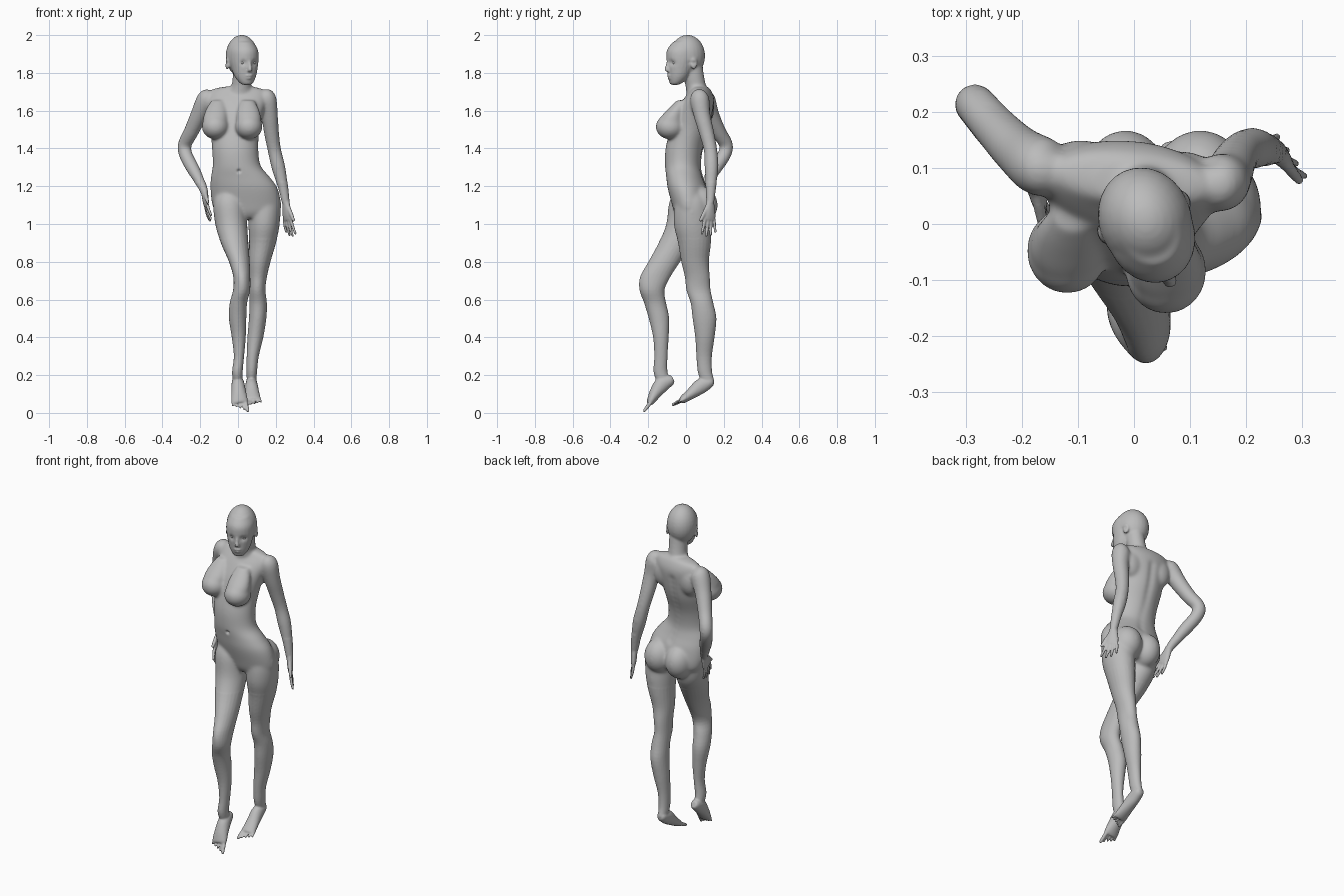
import bpy, bmesh, math
from mathutils import Vector, Matrix

cube = bpy.data.objects.get("Cube")
if cube:
    bpy.data.objects.remove(cube)

grey = bpy.data.materials.new("light grey")
grey.use_nodes = True
grey.diffuse_color = (0.5, 0.5, 0.5, 1)
grey.node_tree.nodes["Principled BSDF"].inputs["Base Color"].default_value = (0.5, 0.5, 0.5, 1)

bm = bmesh.new()
HEAD = Matrix.Translation((0.025, -0.005, 0)) @ Matrix.Rotation(math.radians(22), 4, 'Z')
IDENT = Matrix.Identity(4)


def tube(pts, side=(1, 0, 0), flat=False, mat=IDENT, n=24, sub=4):
    """Closed smooth loft through (x, y, z, half width, half depth) points."""
    pts = [Vector(p if len(p) == 5 else (*p, p[3])) for p in pts]
    ext = [2 * pts[0] - pts[1]] + pts + [2 * pts[-1] - pts[-2]]
    path = []
    for i in range(1, len(ext) - 2):
        a, b, c, d = ext[i - 1:i + 3]
        for k in range(sub):
            t = k / sub
            path.append(0.5 * (2 * b + (c - a) * t + (2 * a - 5 * b + 4 * c - d) * t * t
                               + (3 * b - a - 3 * c + d) * t ** 3))
    path.append(pts[-1])
    rings = []
    for i, p in enumerate(path):
        tan = Vector((0, 0, 1))
        if not flat:
            tan = (path[min(i + 1, len(path) - 1)] - path[max(i - 1, 0)]).to_3d().normalized()
        u = Vector(side)
        u = (u - tan * u.dot(tan)).normalized()
        v = tan.cross(u)
        ang = [2 * math.pi * k / n for k in range(n)]
        rings.append([bm.verts.new(mat @ (p.to_3d() + u * p[3] * math.cos(q) + v * p[4] * math.sin(q)))
                      for q in ang])
    for r, s in zip(rings, rings[1:]):
        for k in range(n):
            bm.faces.new((r[k], r[(k + 1) % n], s[(k + 1) % n], s[k]))
    bm.faces.new(rings[0][::-1])
    bm.faces.new(rings[-1])


def ball(c, r, mat=IDENT):
    bmesh.ops.create_uvsphere(bm, u_segments=24, v_segments=16, radius=1,
                              matrix=mat @ Matrix.Translation(c) @ Matrix.Diagonal((*r, 1)))


def finger(a, b, r, bend=Vector((0, 0, 0))):
    a, b = Vector(a), Vector(b)
    m = (a + b) / 2 + bend
    tube([(*a, r), (*m, r), (*b, r * 0.8)], side=(0.3, 0.9, 0.1), n=12)
    ball(b, (r * 0.8,) * 3)


# Torso and neck
tube([(0.005, 0.07, 1.728, 0.07, 0.04), (-0.002, 0.078, 1.71, 0.14, 0.052),
      (-0.005, 0.068, 1.66, 0.16, 0.08), (-0.01, 0.042, 1.58, 0.142, 0.1),
      (-0.016, 0.022, 1.5, 0.13, 0.105), (-0.015, -0.008, 1.4, 0.123, 0.1),
      (-0.007, -0.016, 1.31, 0.127, 0.095), (0.012, -0.007, 1.25, 0.156, 0.097),
      (0.032, 0.008, 1.19, 0.178, 0.104), (0.045, 0.025, 1.11, 0.183, 0.1),
      (0.05, 0.03, 1.06, 0.168, 0.09), (0.055, 0.03, 1.03, 0.11, 0.07)],
     side=(0.99, -0.1, 0), flat=True, n=40)
tube([(0.008, 0.065, 1.67, 0.075, 0.06), (0.017, 0.052, 1.73, 0.053, 0.055),
      (0.022, 0.042, 1.78, 0.05, 0.054), (0.025, 0.03, 1.86, 0.05, 0.055)], flat=True)

# Shoulder blades, chest with a sloping upper side, seat
ball((-0.095, 0.1, 1.61), (0.065, 0.05, 0.085))
ball((0.085, 0.08, 1.61), (0.065, 0.05, 0.085))
for x, y in ((-0.119, -0.048), (0.057, -0.084)):
    ball((x, y, 1.515), (0.073, 0.077, 0.067))
    tube([(x * 0.9, y + 0.065, 1.655, 0.035, 0.03), (x * 0.95, y + 0.035, 1.61, 0.056, 0.045),
          (x, y + 0.008, 1.56, 0.066, 0.062), (x, y + 0.01, 1.52, 0.066, 0.066)], flat=True)
ball((-0.015, 0.075, 1.1), (0.078, 0.093, 0.1))
ball((0.118, 0.075, 1.1), (0.085, 0.093, 0.1))

# Legs
tube([(0.13, 0.025, 1.2, 0.04, 0.045), (0.14, 0.03, 1.12, 0.082, 0.088),
      (0.138, 0.035, 1.0, 0.083, 0.1),
      (0.13, 0.045, 0.9, 0.071, 0.087), (0.115, 0.048, 0.8, 0.057, 0.073),
      (0.107, 0.06, 0.72, 0.046, 0.066), (0.103, 0.066, 0.65, 0.042, 0.064),
      (0.107, 0.085, 0.58, 0.046, 0.06), (0.104, 0.098, 0.5, 0.046, 0.063),
      (0.092, 0.1, 0.4, 0.042, 0.051), (0.078, 0.096, 0.3, 0.032, 0.041),
      (0.073, 0.1, 0.22, 0.028, 0.038), (0.072, 0.115, 0.165, 0.025, 0.036)], flat=True)
tube([(-0.04, 0.0, 1.2, 0.04, 0.045), (-0.045, 0.0, 1.12, 0.084, 0.088),
      (-0.036, -0.008, 1.0, 0.085, 0.097),
      (-0.018, -0.055, 0.9, 0.073, 0.09), (0.007, -0.115, 0.8, 0.055, 0.084),
      (0.02, -0.163, 0.72, 0.045, 0.08), (0.019, -0.18, 0.65, 0.045, 0.066),
      (0.002, -0.163, 0.58, 0.046, 0.058), (-0.002, -0.143, 0.5, 0.046, 0.054),
      (0.004, -0.133, 0.4, 0.037, 0.041), (0.005, -0.133, 0.3, 0.027, 0.035),
      (-0.003, -0.135, 0.22, 0.028, 0.037), (-0.002, -0.12, 0.165, 0.025, 0.036)], flat=True)

# Feet: heel, arch, ball, then toes
feet = [([(0.071, 0.142, 0.17, 0.02, 0.018), (0.071, 0.125, 0.163, 0.028, 0.03),
          (0.072, 0.08, 0.142, 0.033, 0.04), (0.076, 0.03, 0.104, 0.037, 0.03),
          (0.08, -0.015, 0.072, 0.041, 0.021), (0.081, -0.028, 0.064, 0.037, 0.015)],
         Vector((0.003, -0.04, -0.02)), -1),
        ([(-0.003, -0.068, 0.18, 0.018, 0.018), (-0.003, -0.085, 0.172, 0.027, 0.03),
          (0.0, -0.125, 0.152, 0.034, 0.041), (0.004, -0.16, 0.108, 0.039, 0.033),
          (0.008, -0.185, 0.064, 0.044, 0.022), (0.01, -0.192, 0.05, 0.04, 0.016)],
         Vector((0.008, -0.028, -0.038)), 1)]
for path, toe, inner in feet:
    tube(path)
    base = Vector(path[-1][:3])
    for k in range(5):
        start = base + Vector((inner * (0.031 - 0.0165 * k), 0, 0)) - toe * (0.3 + 0.08 * k)
        spread = Vector((inner * (0.003 - 0.002 * k), 0, 0))
        finger(start, start + toe * (1.3 - 0.1 * k) + spread, 0.0105 if k == 0 else 0.0068)

# Arms
tube([(0.125, 0.075, 1.695, 0.025), (0.15, 0.072, 1.668, 0.051), (0.166, 0.084, 1.58, 0.045),
      (0.178, 0.11, 1.48, 0.04), (0.193, 0.13, 1.39, 0.036), (0.214, 0.135, 1.3, 0.037),
      (0.237, 0.132, 1.2, 0.028), (0.254, 0.128, 1.11, 0.02)])
tube([(-0.135, 0.095, 1.695, 0.025), (-0.162, 0.1, 1.665, 0.053), (-0.205, 0.13, 1.58, 0.046),
      (-0.247, 0.172, 1.49, 0.04), (-0.282, 0.212, 1.42, 0.037), (-0.276, 0.202, 1.365, 0.036),
      (-0.237, 0.152, 1.29, 0.035), (-0.194, 0.102, 1.21, 0.025), (-0.178, 0.08, 1.17, 0.02)])


def hand(wrist, along, across, curl):
    """Palm, four fanned fingers and a thumb; across points to the thumb side."""
    w, d = Vector(wrist), Vector(along).normalized()
    s = Vector(across)
    s = (s - d * s.dot(d)).normalized()
    tube([(*(w + d * t), a, b) for t, a, b in
          [(-0.01, 0.021, 0.018), (0.03, 0.03, 0.017), (0.065, 0.037, 0.015), (0.09, 0.034, 0.011)]],
         side=s)
    for k, length in enumerate((0.085, 0.095, 0.088, 0.068)):
        o = 1.5 - k
        a = w + d * 0.08 + s * 0.019 * o
        finger(a, a + d * length + s * 0.009 * o + Vector(curl), 0.0085, Vector(curl) * -0.25)
    finger(w + d * 0.025 + s * 0.02, w + d * 0.095 + s * 0.055, 0.0105)


hand((0.254, 0.128, 1.11), (0.1, -0.05, -1), (0.55, -0.8, 0), (0.01, 0, 0))
hand((-0.178, 0.08, 1.175), (0.12, -0.42, -0.85), (0.1, -0.85, 0.4), (0.01, 0, 0))

# Head: skull, face, nose, lips, ears
ball((0, 0.014, 1.89), (0.083, 0.095, 0.111), HEAD)
tube([(0, -0.06, 1.735, 0.02, 0.018), (0, -0.05, 1.75, 0.038, 0.036),
      (0, -0.037, 1.78, 0.056, 0.056), (0, -0.026, 1.82, 0.068, 0.071),
      (0, -0.015, 1.87, 0.077, 0.087), (0, -0.008, 1.92, 0.076, 0.091),
      (0, 0.0, 1.965, 0.055, 0.066)], flat=True, mat=HEAD)
tube([(0, -0.094, 1.868, 0.008, 0.008), (0, -0.1, 1.84, 0.009, 0.01),
      (0, -0.104, 1.815, 0.013, 0.012), (0, -0.095, 1.806, 0.012, 0.008)],
     flat=True, mat=HEAD, n=16)
ball((0, -0.091, 1.786), (0.021, 0.009, 0.0065), HEAD)
ball((0, -0.088, 1.773), (0.018, 0.01, 0.007), HEAD)
ball((0, -0.07, 1.752), (0.02, 0.014, 0.014), HEAD)
for s in (-1, 1):
    ball((s * 0.081, 0.018, 1.85), (0.009, 0.019, 0.032), HEAD)

# Fuse the parts into one skin
bmesh.ops.recalc_face_normals(bm, faces=bm.faces)
mesh = bpy.data.meshes.new("body")
bm.to_mesh(mesh)
bm.free()
body = bpy.data.objects.new("body", mesh)
bpy.context.collection.objects.link(body)


def bake():
    """Replace the body mesh with its modified result."""
    deps = bpy.context.evaluated_depsgraph_get()
    body.data = bpy.data.meshes.new_from_object(body.evaluated_get(deps))
    body.modifiers.clear()


rem = body.modifiers.new("fuse", 'REMESH')
rem.mode = 'VOXEL'
rem.voxel_size = 0.0052
soft = body.modifiers.new("soften", 'SMOOTH')
soft.factor = 0.5
soft.iterations = 2
bake()

# Blend the joints of the trunk strongly, the skull lightly, hands and feet not at all
blend = body.vertex_groups.new(name="blend")
trunk, skull = [], []
for v in body.data.vertices:
    x, y, z = v.co
    if 1.22 < z < 1.74 or (0.92 < z <= 1.22 and -0.135 < x < 0.225):
        trunk.append(v.index)
    elif z > 1.88 or (z >= 1.74 and y > 0.02):
        skull.append(v.index)
blend.add(trunk, 1.0, 'REPLACE')
blend.add(skull, 0.3, 'REPLACE')
soft = body.modifiers.new("blend", 'SMOOTH')
soft.factor = 0.6
soft.iterations = 32
soft.vertex_group = "blend"
bake()

# Sculpt dents and ridges: centre, radius, offset
turn = HEAD.to_3x3()
dents = [(Vector((0.005, -0.11, 1.28)), 0.009, Vector((0, 0.012, 0)))]
for s in (-1, 1):
    dents.append((HEAD @ Vector((s * 0.032, -0.09, 1.853)), 0.015, turn @ Vector((0, 0.01, 0))))
    dents.append((HEAD @ Vector((s * 0.089, 0.015, 1.853)), 0.01, turn @ Vector((-s * 0.006, 0, 0))))
for k in range(13):
    z = 1.22 + 0.033 * k
    x = -0.008 + 0.055 * max(0, (1.4 - z) / 0.25)
    dents.append((Vector((x, 0.13, z)), 0.022, Vector((0, -0.006, 0))))
for v in body.data.vertices:
    for c, r, off in dents:
        e = v.co - c
        q = (e.x ** 2 + e.z ** 2 + 0.15 * e.y ** 2) / (r * r)
        if q < 6:
            v.co += off * math.exp(-q)


def finish(obj):
    obj.data.materials.clear()
    obj.data.materials.append(grey)
    for p in obj.data.polygons:
        p.use_smooth = True
        p.material_index = 0


finish(body)

# Eyes
for s, name in ((1, "left_eye"), (-1, "right_eye")):
    eb = bmesh.new()
    bmesh.ops.create_uvsphere(eb, u_segments=16, v_segments=10, radius=1, matrix=HEAD
                              @ Matrix.Translation((s * 0.032, -0.074, 1.853)) @ Matrix.Diagonal((0.014, 0.011, 0.008, 1)))
    em = bpy.data.meshes.new(name)
    eb.to_mesh(em)
    eb.free()
    eye = bpy.data.objects.new(name, em)
    bpy.context.collection.objects.link(eye)
    finish(eye)
